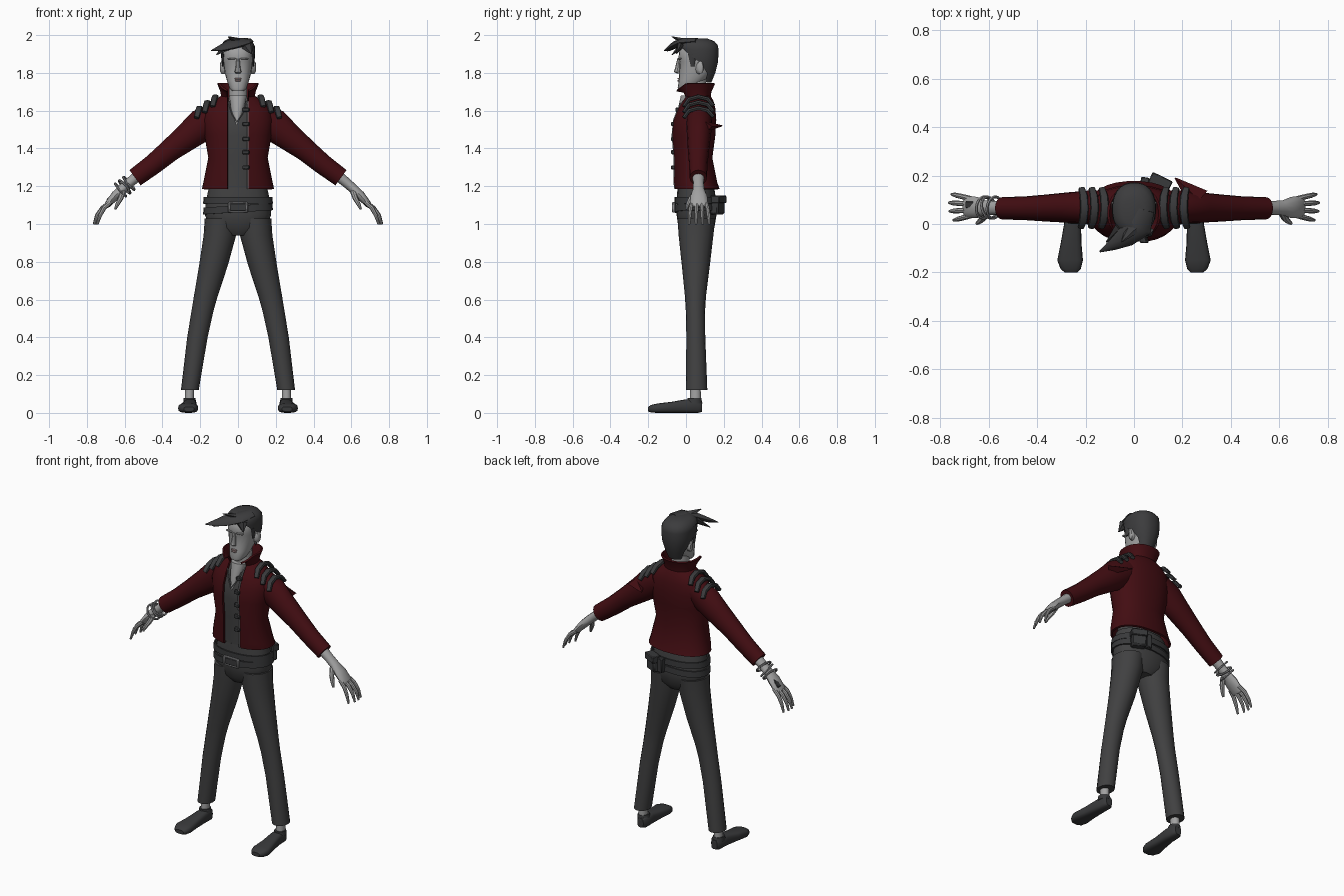
import bpy, bmesh, math
from mathutils import Vector

def material(name, r, g, b):
    m = bpy.data.materials.new(name)
    m.diffuse_color = (r, g, b, 1)
    return m

RED = material("dark red cloth", 0.055, 0.004, 0.006)
DARK = material("charcoal cloth", 0.052, 0.052, 0.053)
BLACK = material("dark leather", 0.04, 0.041, 0.043)
HAIR = material("dark hair", 0.045, 0.045, 0.047)
SKIN = material("grey skin", 0.36, 0.36, 0.36)
METAL = material("light metal", 0.30, 0.30, 0.31)
LIP = material("lip", 0.36, 0.25, 0.25)
X, Y, Z = Vector((1, 0, 0)), Vector((0, 1, 0)), Vector((0, 0, 1))

def finish(bm, name, mat, mirror=False, solid=0):
    bmesh.ops.recalc_face_normals(bm, faces=bm.faces)
    for f in bm.faces:
        f.smooth = True
    for e in bm.edges:
        e.smooth = len(e.link_faces) == 2 and e.calc_face_angle(0) < 0.7
    me = bpy.data.meshes.new(name)
    bm.to_mesh(me)
    bm.free()
    me.materials.append(mat)
    ob = bpy.data.objects.new(name, me)
    bpy.context.collection.objects.link(ob)
    if solid:
        s = ob.modifiers.new("Solidify", 'SOLIDIFY')
        s.thickness, s.offset = solid, 0
    if mirror:
        ob.modifiers.new("Mirror", 'MIRROR').use_mirror_merge = False
    return ob

def loft(name, rings, mat, axis=None, side=Y, n=14, power=1, mirror=False, solid=0, caps=True):
    """Skin rings of (x, y, z, radius across, radius along side, optional half-gap angle)."""
    bm, rows = bmesh.new(), []
    c = [Vector(r[:3]) for r in rings]
    for i, r in enumerate(rings):
        t = axis or (c[min(i + 1, len(c) - 1)] - c[max(i - 1, 0)]).normalized()
        u = (side - t * side.dot(t)).normalized()
        v = u.cross(t)
        gap = r[5] if len(r) > 5 else None
        row = []
        for k in range(n):
            a = 2 * math.pi * k / n if gap is None else gap + (2 * math.pi - 2 * gap) * k / (n - 1)
            s, o = [math.copysign(abs(q) ** power, q) for q in (math.sin(a), math.cos(a))]
            row.append(bm.verts.new(c[i] + v * r[3] * s - u * r[4] * o))
        rows.append(row)
    is_open = len(rings[0]) > 5
    for p, q in zip(rows, rows[1:]):
        for k in range(n - 1 if is_open else n):
            j = (k + 1) % n
            bm.faces.new((p[k], p[j], q[j], q[k]))
    if caps:
        if not is_open:
            bm.faces.new(rows[0])
        bm.faces.new(rows[-1])
    return finish(bm, name, mat, mirror, solid)

def body(rows):
    """Turn (z, half width, front y, back y, ...) into horizontal rings."""
    return [(0, (f + b) / 2, z, w, (b - f) / 2, *rest) for z, w, f, b, *rest in rows]

def box(name, loc, size, mat, rz=0, ry=0, mirror=False, bevel=0.004):
    bm = bmesh.new()
    bmesh.ops.create_cube(bm, size=1)
    for v in bm.verts:
        v.co = Vector(a * b for a, b in zip(v.co, size))
    bmesh.ops.bevel(bm, geom=bm.edges[:], offset=min(bevel, min(size) / 3), segments=1, affect='EDGES')
    from mathutils import Matrix
    bm.transform(Matrix.Translation(loc) @ Matrix.Rotation(rz, 4, 'Z') @ Matrix.Rotation(ry, 4, 'Y'))
    return finish(bm, name, mat, mirror)

# Trousers: hips and legs
loft("trouser_hips", body([(0.94, .07, -.01, .12), (0.98, .15, -.04, .15), (1.05, .176, -.05, .162),
     (1.12, .17, -.05, .16), (1.19, .155, -.045, .15)]), DARK, Z, n=20, power=.9)
loft("trouser_leg", [(.09, .055, 1.03, .086, .1), (.096, .053, .94, .086, .092), (.13, .052, .78, .076, .074),
     (.17, .05, .62, .063, .056), (.188, .05, .54, .058, .051), (.215, .052, .4, .054, .05),
     (.255, .056, .12, .047, .057)], DARK, Z, n=16, mirror=True)

# Ankles and shoes
loft("ankle", [(.255, .05, .15, .024, .027), (.258, .05, .05, .025, .03)], SKIN, Z, mirror=True)
loft("shoe", [(.252, .085, .034, .02, .028), (.252, .065, .036, .034, .036), (.254, 0, .036, .035, .036),
     (.26, -.08, .029, .043, .029), (.264, -.15, .025, .053, .025), (.262, -.185, .022, .042, .02),
     (.26, -.2, .02, .027, .012)], BLACK, Y, Z, n=16, power=.65, mirror=True)
loft("shoe_collar", [(.255, .045, .05, .036, .042), (.257, .045, .078, .032, .036)], BLACK, Z, mirror=True)

# Shirt, neck and bare V of the chest
loft("shirt", body([(1.14, .145, -.045, .14), (1.35, .135, -.045, .12), (1.47, .15, -.055, .13),
     (1.54, .15, -.048, .13), (1.61, .12, -.02, .13), (1.65, .07, .005, .11)]), DARK, Z, n=20)
loft("chest_skin", [(-.008, -.045, 1.525, .003, .01), (-.003, -.01, 1.6, .034, .035),
     (0, .01, 1.68, .048, .037)], SKIN, Z)
loft("neck", [(0, .055, 1.58, .055, .055), (0, .05, 1.68, .05, .05), (0, .055, 1.78, .05, .055)], SKIN, Z)

# Open jacket with raised collar
P, GAP = .88, .055
def with_gap(rows):
    return body([(*r, math.asin((GAP / r[1]) ** (1 / P))) for r in rows])
jacket = with_gap([(1.185, .185, -.055, .172), (1.22, .178, -.06, .16), (1.35, .152, -.06, .134),
     (1.47, .172, -.07, .15), (1.55, .182, -.062, .155), (1.61, .168, -.038, .15), (1.65, .125, -.015, .14),
     (1.675, .083, -.005, .125)])
loft("jacket_body", jacket, RED, Z, n=26, power=P, solid=.012, caps=False)
collar = loft("jacket_collar", with_gap([(1.665, .083, -.005, .125), (1.7, .088, -.025, .13), (1.745, .106, -.06, .15)]),
     RED, Z, n=26, power=P, solid=.01, caps=False)
for v in collar.data.vertices:      # collar dips towards its front points
    if v.co.z > 1.72 and v.co.y < 0:
        v.co.z += v.co.y * .8
loft("sleeve", [(.12, .07, 1.57, .07, .068), (.19, .07, 1.525, .087, .068), (.27, .068, 1.46, .073, .063),
     (.36, .066, 1.39, .06, .056), (.45, .065, 1.315, .054, .049), (.545, .065, 1.245, .05, .046)],
     RED, mirror=True, n=16)
loft("sleeve_fold", [(.27, .1, 1.515, .05, .03), (.17, .19, 1.52, .003, .003)], RED, side=Z, n=4)

# Jacket trim: edge piping and toggles
edge = [(GAP - .004, r[1] - r[4] * max(math.cos(r[5]), 0) ** P - .006, r[2], .004, .004) for r in jacket[:7]]
loft("edge_piping", edge, METAL, n=6)
for i, z in enumerate((1.605, 1.53, 1.45, 1.38, 1.3)):
    box(f"toggle_{i}", (.042, -.068 if z < 1.56 else -.045, z), (.036, .022, .022), BLACK)

# Shoulder bars
for i in range(3):
    x, z = .12 + .042 * i, 1.672 - .03 * i
    loft(f"shoulder_bar_{i}", [(x + .015, -.012, z - .05, .01, .014), (x + .006, .015, z - .012, .012, .017),
         (x, .065, z + .002, .012, .018), (x + .004, .115, z - .01, .012, .017), (x + .012, .145, z - .045, .01, .014)],
         BLACK, side=X, n=8, power=.7, mirror=True)

# Belts, buckle and hip pouch
def strap(name, z, h, tilt):
    ob = loft(name, body([(z - h, .181, -.057, .168), (z + h, .178, -.057, .167)]), BLACK, Z, n=28, power=.9,
              solid=.008, caps=False)
    for v in ob.data.vertices:
        v.co.z += v.co.x * tilt
strap("upper_belt", 1.125, .018, 0)
strap("lower_belt", 1.08, .018, .06)
box("buckle_plate", (0, -.063, 1.088), (.085, .018, .042), BLACK)
for s in (-1, 1):
    box("buckle_side", (s * .046, -.066, 1.088), (.012, .016, .056), METAL)
    box("buckle_bar", (0, -.066, 1.088 + s * .024), (.09, .012, .008), METAL)
box("pouch", (.105, .165, 1.1), (.085, .05, .1), BLACK, rz=-.45, bevel=.008)
box("pouch_flap", (.108, .172, 1.13), (.092, .052, .04), BLACK, rz=-.45)
box("pouch_small", (.045, .178, 1.1), (.035, .03, .085), BLACK, rz=-.15)

# Forearm, palm, fingers, thumb
loft("hand", [(.51, .065, 1.272, .03, .034), (.575, .066, 1.218, .026, .029), (.615, .067, 1.183, .025, .031),
     (.65, .068, 1.15, .024, .044), (.69, .07, 1.103, .017, .046), (.7, .07, 1.09, .01, .042)], SKIN, n=12, mirror=True)
for i, (y, dy, dx) in enumerate(((.034, -.018, -.012), (.058, -.005, .004), (.082, .006, .006), (.105, .018, -.004))):
    loft(f"finger_{i}", [(.675, y, 1.115, .012, .011), (.715 + dx / 2, y + dy * .5, 1.085, .012, .011),
         (.742 + dx, y + dy * .8, 1.045, .01, .01), (.757 + dx, y + dy, .998, .006, .006)], SKIN, n=8, mirror=True)
loft("thumb", [(.61, .05, 1.17, .016, .016), (.622, .026, 1.135, .014, .014), (.638, .01, 1.105, .011, .011),
     (.65, .002, 1.078, .006, .006)], SKIN, n=8, mirror=True)

# Bracelets and hand plate on one side only
for i, (x, z, a) in enumerate(((-.578, 1.215, .15), (-.6, 1.197, -.2), (-.622, 1.18, .1))):
    d = Vector((-.76, a, -.65))
    bpy.ops.mesh.primitive_torus_add(location=(x, .068, z), rotation=d.to_track_quat('Z', 'Y').to_euler(),
        major_radius=.045, minor_radius=.006, major_segments=20, minor_segments=6)
    ob = bpy.context.object
    ob.name = f"bracelet_{i}"
    ob.data.materials.append(METAL)
box("hand_plate", (-.675, .08, 1.143), (.055, .03, .014), BLACK, ry=-.85)

# Head, nose, lips, ears
loft("head", body([(1.705, .03, -.04, .01), (1.72, .046, -.044, .05), (1.76, .059, -.038, .1), (1.8, .07, -.036, .135),
     (1.86, .079, -.034, .155), (1.875, .08, -.04, .157), (1.92, .08, -.036, .155), (1.955, .068, -.012, .14)]),
     SKIN, Z, n=20, power=.85)
loft("nose", [(0, -.036, 1.875, .008, .01), (0, -.044, 1.825, .013, .014), (0, -.048, 1.806, .018, .016),
     (0, -.038, 1.796, .012, .01)], SKIN, Z, n=8)
box("upper_lip", (0, -.038, 1.769), (.036, .014, .008), LIP)
box("lower_lip", (0, -.039, 1.759), (.03, .014, .008), LIP)
box("brow", (.035, -.034, 1.876), (.042, .016, .008), SKIN, rz=.15, mirror=True)
loft("ear", [(.068, .07, 1.825, .022, .032), (.088, .076, 1.828, .018, .034), (.094, .08, 1.83, .01, .022)],
     SKIN, X, Z, n=10, mirror=True)

# Hair cap with sideburns and swept spikes
R = math.radians
loft("hair_cap", body([(1.75, .056, -.02, .135, R(128)), (1.8, .074, -.04, .155, R(120)), (1.85, .087, -.045, .168, R(98)),
     (1.89, .091, -.045, .172, R(72)), (1.925, .091, -.046, .172, R(48)), (1.945, .089, -.048, .17, R(8)),
     (1.968, .075, -.04, .15, R(2)), (1.983, .045, -.01, .11, R(1))]), HAIR, Z, n=24, power=.88)
loft("sideburn", [(.08, .032, 1.9, .01, .022), (.08, .035, 1.835, .004, .01)], HAIR, Z, n=6, mirror=True)
loft("forelock", [(.04, .06, 1.968, .018, .045), (.02, -.01, 1.964, .022, .055), (-.035, -.055, 1.95, .02, .045),
     (-.09, -.088, 1.93, .014, .025), (-.142, -.115, 1.918, .002, .003)], HAIR, side=X, n=8)
for i, (base, tip) in enumerate((((0, -.01, 1.965), (-.052, -.075, 1.992)), ((-.05, -.02, 1.945), (-.115, -.075, 1.895)),
                                 ((.05, -.03, 1.945), (.072, -.05, 1.9)))):
    loft(f"hair_spike_{i}", [(*base, .018, .035), (*tip, .002, .002)], HAIR, side=X, n=6)

# Neck chain
loft("neck_chain", [(-.05, -.03, 1.64, .003, .003), (-.03, -.046, 1.58, .003, .003), (-.006, -.062, 1.54, .003, .003),
     (.022, -.05, 1.58, .003, .003), (.045, -.03, 1.64, .003, .003)], METAL, n=5)
